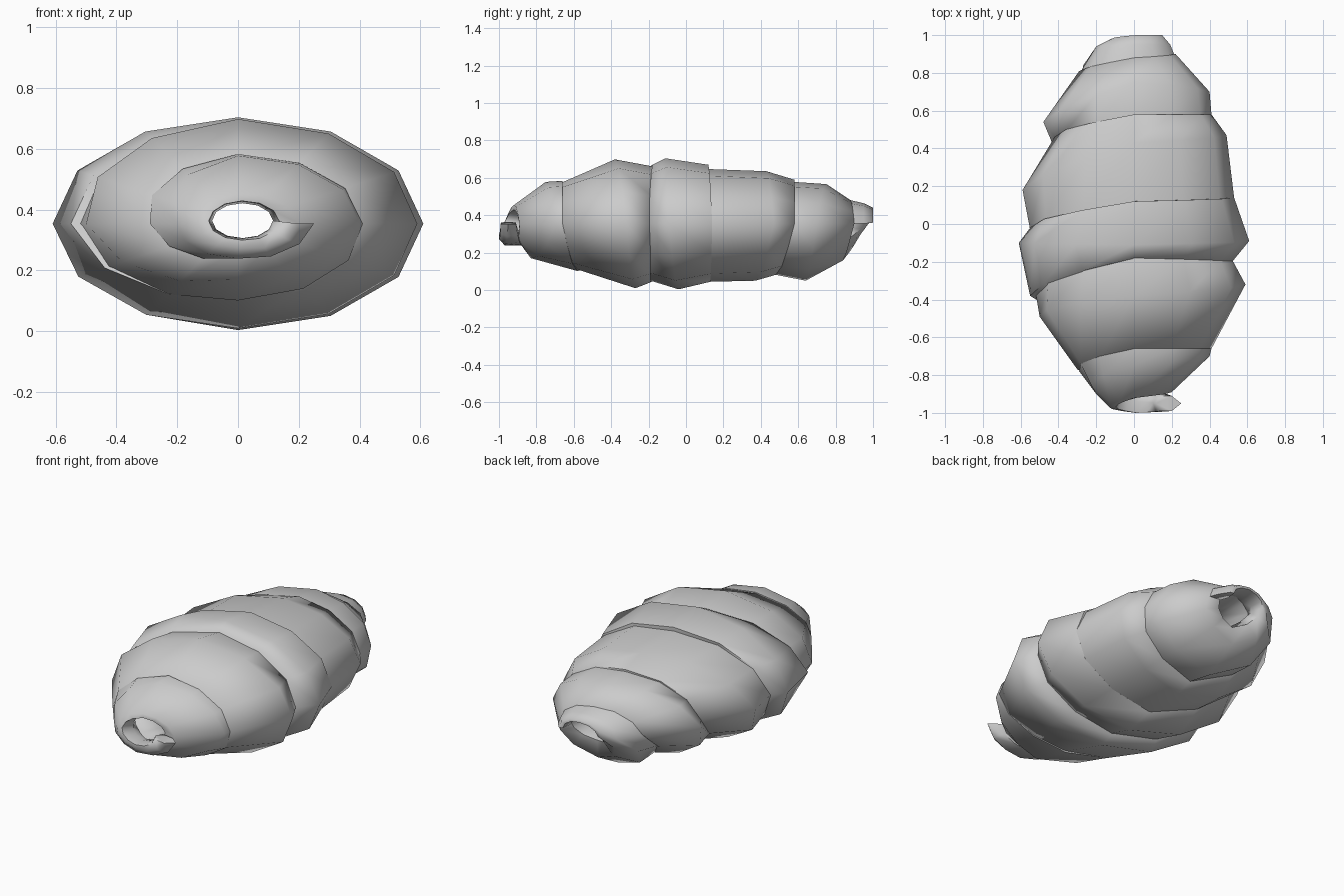
import bpy, math

if "Cube" in bpy.data.objects:
    bpy.data.objects.remove(bpy.data.objects["Cube"])

SEG = 12            # segments per turn
TURNS = 6
FLAT = 0.574        # height / width ratio of the coil
CZ = 0.354          # axis height

# Outer cross-section of the coil every quarter turn:
# front edge (y, r), crest (y, r), back edge (y, r)
KEYS = [
    (-.99, .20, -.95, .25, -.91, .20), (-1.0, .15, -.97, .20, -.88, .20),
    (-.97, .14, -.90, .20, -.78, .29), (-.92, .17, -.75, .39, -.66, .40),
    (-.89, .20, -.70, .40, -.66, .41), (-.90, .16, -.83, .32, -.58, .44),
    (-.77, .30, -.49, .50, -.37, .52), (-.67, .38, -.38, .60, -.18, .535),
    (-.66, .41, -.32, .59, -.19, .52), (-.59, .42, -.27, .60, -.19, .545),
    (-.38, .55, -.10, .61, -.02, .55), (-.18, .55, -.11, .61, .12, .55),
    (-.20, .52, -.09, .61, .14, .53), (-.19, .53, -.04, .61, .13, .54),
    (-.03, .55, .18, .59, .46, .42), (.12, .51, .43, .49, .58, .41),
    (.14, .53, .47, .49, .58, .41), (.12, .54, .37, .53, .48, .475),
    (.46, .42, .54, .48, .81, .29), (.58, .39, .75, .37, .88, .22),
    (.58, .41, .70, .40, .90, .22), (.48, .475, .64, .53, .84, .34),
    (.81, .28, .94, .20, .98, .13), (.88, .22, .95, .19, 1.0, .14),
]


def inner(r):
    """Radius of the inward side of the coil below an edge of radius r."""
    return min(r - .02, .11 + .3 * max(0, r - .15))


def section(t):
    """Six-sided coil section at turn t, as (y, r) pairs."""
    u = min(t * 4, len(KEYS) - 1)
    i = min(int(u), len(KEYS) - 2)
    f = u - i
    y0, r0, y1, r1, y2, r2 = [a + (b - a) * f for a, b in zip(KEYS[i], KEYS[i + 1])]
    return [(y0, r0), (y1, r1), (y2, r2),
            (y2, inner(r2)), ((y0 + y2) / 2, .1), (y0, inner(r0))]


# Spiral coil wound clockwise around the y axis
verts, faces = [], []
n = SEG * TURNS
for k in range(n + 1):
    a = -2 * math.pi * k / SEG
    for y, r in section(k / SEG):
        # the bore sits slightly up and to the right of the axis
        s = max(0, 1 - r / .2)
        verts.append((r * math.cos(a) + .03 * s, y, CZ + .02 * s + FLAT * r * math.sin(a)))
for k in range(n):
    for j in range(6):
        a, b = k * 6 + j, k * 6 + (j + 1) % 6
        faces.append((a, b, b + 6, a + 6))
# End caps
faces.append(tuple(reversed(range(6))))
faces.append(tuple(range(n * 6, n * 6 + 6)))

mesh = bpy.data.meshes.new("spiral_coil")
mesh.from_pydata(verts, [], faces)
obj = bpy.data.objects.new("spiral_coil", mesh)
bpy.context.collection.objects.link(obj)
bpy.context.view_layer.objects.active = obj
obj.select_set(True)
bpy.ops.object.mode_set(mode='EDIT')
bpy.ops.mesh.select_all(action='SELECT')
bpy.ops.mesh.normals_make_consistent(inside=False)
bpy.ops.object.mode_set(mode='OBJECT')
bpy.ops.object.shade_smooth_by_angle(angle=math.radians(70))
